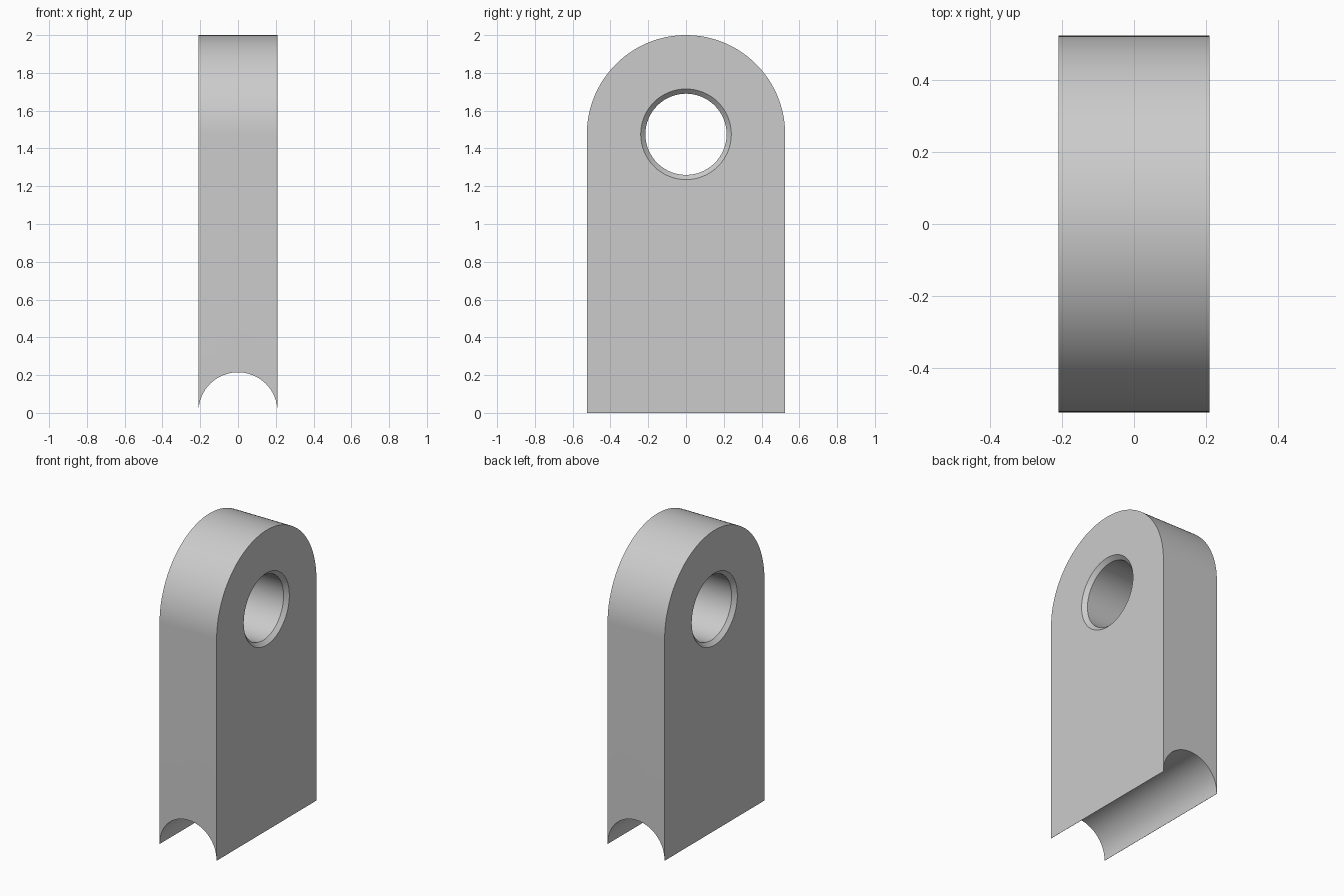
import bpy
import bmesh
from math import sin, cos, pi, radians

HALF_W, HALF_D, HEIGHT = 0.21, 0.525, 2.0
HOLE_Z = HEIGHT - HALF_D
HOLE_R, CHAMFER = 0.215, 0.025
GROOVE_R, GROOVE_Z = 0.209, 0.006

old = bpy.data.objects.get("Cube")
if old:
    bpy.data.objects.remove(old, do_unlink=True)


def arc(radius, start, end, steps):
    angles = [start + (end - start) * i / steps for i in range(steps + 1)]
    return [(radius * cos(a), radius * sin(a)) for a in angles]


def loft(name, rings):
    """Closed solid through a list of matching point rings."""
    bm = bmesh.new()
    loops = [[bm.verts.new(p) for p in ring] for ring in rings]
    n = len(loops[0])
    for a, b in zip(loops, loops[1:]):
        for i in range(n):
            j = (i + 1) % n
            bm.faces.new((a[i], a[j], b[j], b[i]))
    bm.faces.new(loops[0])
    bm.faces.new(loops[-1])
    bmesh.ops.recalc_face_normals(bm, faces=bm.faces)
    mesh = bpy.data.meshes.new(name)
    bm.to_mesh(mesh)
    bm.free()
    obj = bpy.data.objects.new(name, mesh)
    bpy.context.collection.objects.link(obj)
    return obj


# Round-topped plate
outline = [(y, z + HOLE_Z) for y, z in arc(HALF_D, 0, pi, 64)]
outline += [(-HALF_D, 0), (HALF_D, 0)]
plate = loft("lug_plate", [[(x, y, z) for y, z in outline] for x in (-HALF_W, HALF_W)])

# Pin hole, chamfered at both mouths
circle = arc(1, 0, 2 * pi, 64)[:-1]
OVER = 0.05
sections = [(-HALF_W - OVER, HOLE_R + CHAMFER + OVER), (-HALF_W + CHAMFER, HOLE_R),
            (HALF_W - CHAMFER, HOLE_R), (HALF_W + OVER, HOLE_R + CHAMFER + OVER)]
hole = loft("hole_cutter", [[(x, r * y, HOLE_Z + r * z) for y, z in circle]
                            for x, r in sections])

# Half-round groove along the foot
groove = loft("groove_cutter", [[(GROOVE_R * x, y, GROOVE_Z + GROOVE_R * z) for x, z in circle]
                                for y in (-1, 1)])

bpy.ops.object.select_all(action="DESELECT")
plate.select_set(True)
bpy.context.view_layer.objects.active = plate
for cutter in (hole, groove):
    cutter.hide_render = True
    mod = plate.modifiers.new(cutter.name, "BOOLEAN")
    mod.operation = "DIFFERENCE"
    mod.solver = "EXACT"
    mod.object = cutter
    bpy.ops.object.modifier_apply(modifier=mod.name)
    bpy.data.objects.remove(cutter, do_unlink=True)

# Plain grey finish
grey = bpy.data.materials.new("plain_grey")
grey.use_nodes = True
colour = (0.6, 0.6, 0.6, 1)
grey.diffuse_color = colour
grey.node_tree.nodes["Principled BSDF"].inputs["Base Color"].default_value = colour
plate.data.materials.clear()
plate.data.materials.append(grey)
bpy.ops.object.shade_smooth_by_angle(angle=radians(30))
